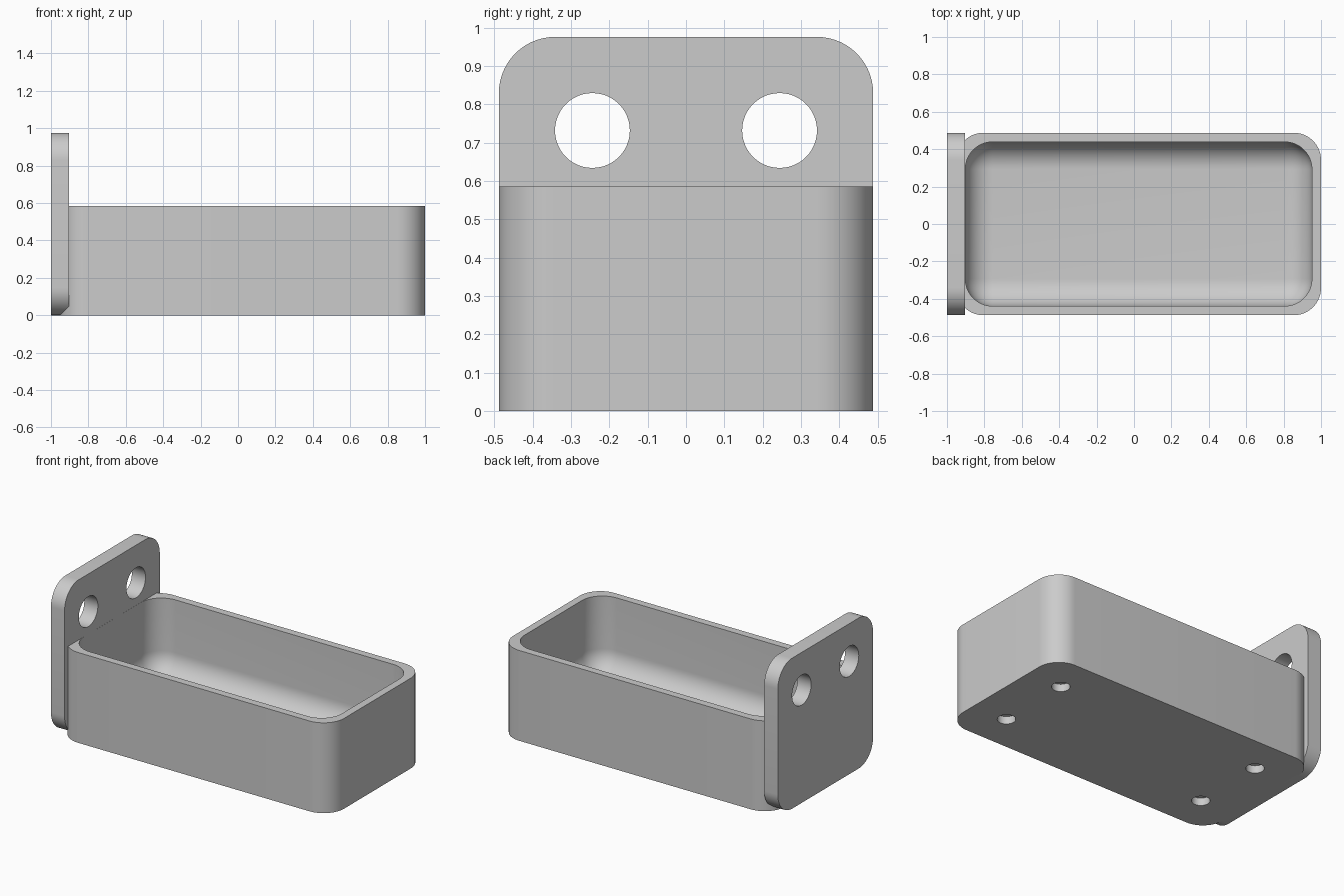
import bpy
import bmesh
import math
from mathutils import Vector, Matrix

U = 2 / 41            # basic design unit: wall thickness
R = 3 * U             # shared corner radius
HALF_Y = 10 * U
TRAY_BACK = -1 + U

if "Cube" in bpy.data.objects:
    bpy.data.objects.remove(bpy.data.objects["Cube"], do_unlink=True)

grey = bpy.data.materials.new("plain grey")
grey.use_nodes = True
grey.diffuse_color = (0.6, 0.6, 0.6, 1)
grey.node_tree.nodes["Principled BSDF"].inputs["Base Color"].default_value = (0.6, 0.6, 0.6, 1)


def finish(name, bm):
    mesh = bpy.data.meshes.new(name)
    bm.to_mesh(mesh)
    bm.free()
    mesh.materials.append(grey)
    obj = bpy.data.objects.new(name, mesh)
    bpy.context.collection.objects.link(obj)
    return obj


def rounded_box(name, low, high, rounds):
    """Box between two corners; edges picked by rounds(direction, middle) get radius R."""
    low, high = Vector(low), Vector(high)
    bm = bmesh.new()
    bmesh.ops.create_cube(bm, size=1)
    for v in bm.verts:
        v.co = Vector(l + (c + 0.5) * (h - l) for l, h, c in zip(low, high, v.co))
    middle = (low + high) / 2
    edges = []
    for e in bm.edges:
        a, b = (v.co for v in e.verts)
        if rounds((b - a).normalized(), (a + b) / 2 - middle):
            edges.append(e)
    bmesh.ops.bevel(bm, geom=edges, offset=R, offset_type='OFFSET', segments=14,
                    profile=0.5, affect='EDGES', clamp_overlap=False)
    bmesh.ops.recalc_face_normals(bm, faces=bm.faces)
    return finish(name, bm)


def drill(name, centre, radius, depth, axis):
    bm = bmesh.new()
    turn = Matrix.Rotation(math.pi / 2, 4, 'Y') if axis == 'X' else Matrix.Identity(4)
    bmesh.ops.create_cone(bm, cap_ends=True, segments=48, radius1=radius, radius2=radius,
                          depth=depth, matrix=Matrix.Translation(centre) @ turn)
    return finish(name, bm)


def combine(target, other, operation):
    mod = target.modifiers.new(operation.lower(), 'BOOLEAN')
    mod.operation = operation
    mod.solver = 'EXACT'
    mod.object = other
    bpy.ops.object.select_all(action='DESELECT')
    target.select_set(True)
    bpy.context.view_layer.objects.active = target
    bpy.ops.object.modifier_apply(modifier=mod.name)
    bpy.data.objects.remove(other, do_unlink=True)


# Tray block with round upright corners
tray = rounded_box("mounting_tray", (TRAY_BACK, -HALF_Y, 0), (1, HALF_Y, 12 * U),
                   lambda d, m: abs(d.z) > 0.9)

# Upright mounting plate with round corners
plate = rounded_box("mounting_plate", (-1, -HALF_Y, 0), (-1 + 2 * U, HALF_Y, 20 * U),
                    lambda d, m: abs(d.x) > 0.9)
combine(tray, plate, 'UNION')

# Hollow with round corners and a filleted floor
hollow = rounded_box("hollow_cutter",
                     (TRAY_BACK + U + 0.0005, -HALF_Y + U, 2 * U), (1 - U, HALF_Y - U, 14 * U),
                     lambda d, m: abs(d.z) > 0.9 or m.z < -0.01)
combine(tray, hollow, 'DIFFERENCE')

# Mounting holes through the plate
for side in (-1, 1):
    hole = drill("plate_hole_cutter", (-1 + U, side * 5 * U, 15 * U), 2 * U, 6 * U, 'X')
    combine(tray, hole, 'DIFFERENCE')

# Shallow blind holes under the floor
middle_x = (TRAY_BACK + 1) / 2
for end in (-1, 1):
    for side in (-1, 1):
        hole = drill("base_hole_cutter", (middle_x + end * 15 * U, side * 5 * U, 0),
                     1.1 * U, 2 * U, 'Z')
        combine(tray, hole, 'DIFFERENCE')

# Smooth curves, crisp edges
bpy.ops.object.select_all(action='DESELECT')
tray.select_set(True)
bpy.context.view_layer.objects.active = tray
bpy.ops.object.shade_smooth_by_angle(angle=math.radians(30))
